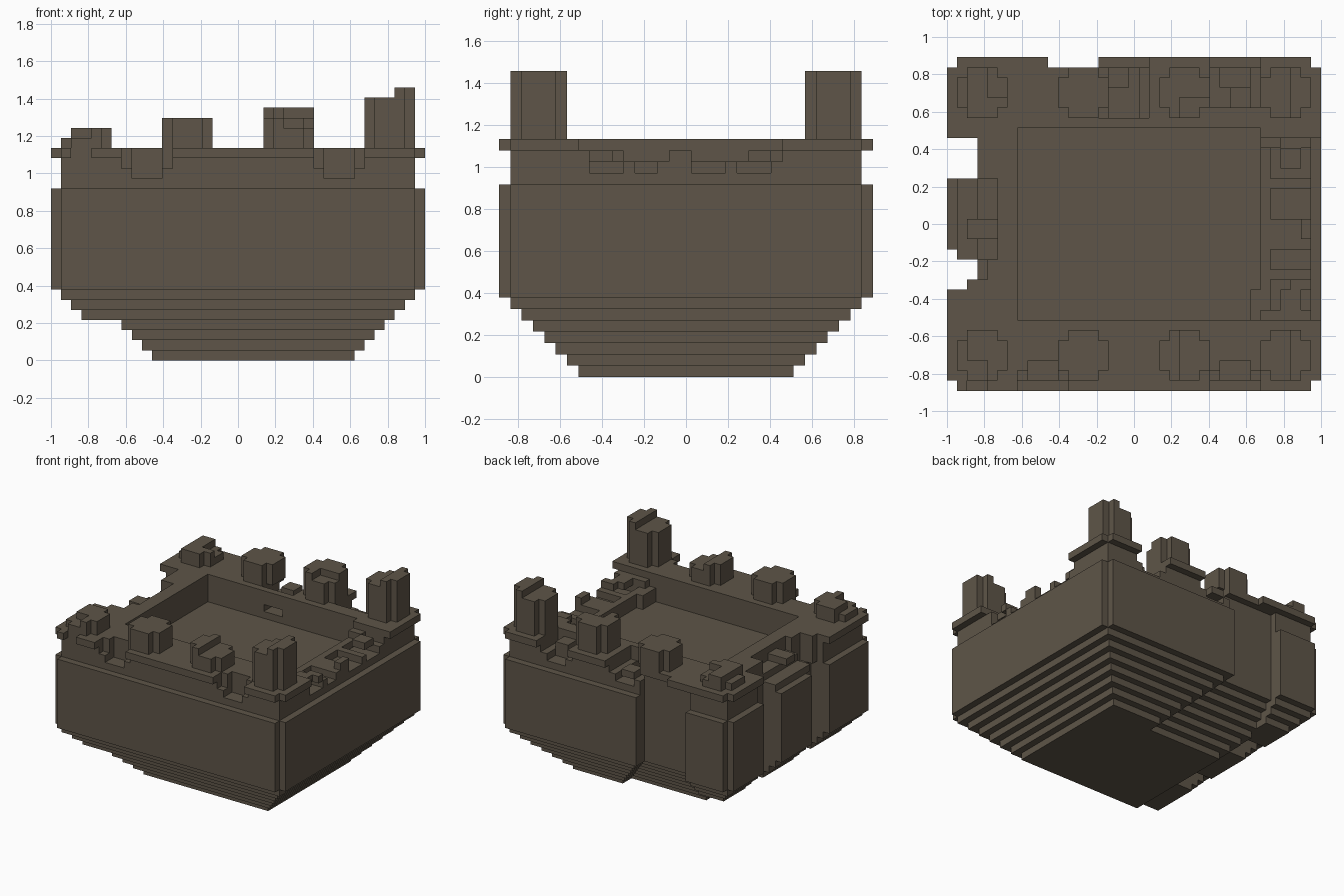
import bpy, bmesh
from mathutils import Vector

cube = bpy.data.objects.get("Cube")
if cube:
    bpy.data.objects.remove(cube, do_unlink=True)

V = 2 / 37                      # block size: the model is 37 x 33 x 27 blocks
ORIGIN = Vector((-1, -33 * V / 2, 0))

stone = bpy.data.materials.new("brown stone")
COLOUR = (0.112, 0.091, 0.065, 1)
stone.diffuse_color = COLOUR
stone.use_nodes = True
stone.node_tree.nodes["Principled BSDF"].inputs["Base Color"].default_value = COLOUR


def box(x0, x1, y0, y1, z0, z1):
    """All block cells in a half-open range."""
    return {(x, y, z) for x in range(x0, x1) for y in range(y0, y1) for z in range(z0, z1)}


def slab(inset, z0, z1):
    """Full plan inset from the outline, with the four corner blocks removed."""
    a, b, c, d = inset, 37 - inset, inset, 33 - inset
    corners = {(x, y) for x in (a, b - 1) for y in (c, d - 1)}
    return {p for p in box(a, b, c, d, z0, z1) if inset or p[:2] not in corners}


# Stepped bowl, each layer one block wider than the one below
bowl = set()
for k in range(7):
    layer = slab(7 - k, k, k + 1)
    layer -= box(0, 10 - k, 0, 33, k, k + 1) if k < 4 else set()
    bowl |= layer

# Thick main body
body = slab(0, 7, 17)

# Missing wall panels on the left end: two slots through the outer skin
for y0, y1 in ((10, 14), (21, 25)):
    for k in range(4, 7):
        bowl -= box(0, 10 - k, y0, y1, k, k + 1)
    body -= box(0, 3, y0, y1, 7, 17)

# Missing panel on the back, its edge slanting one block per bowl layer
for k in range(7):
    depth = 26 + k - 2
    bowl -= box(7 if k > 3 else 0, 22 - k, depth, 33, k, k + 1)
body -= box(7, 15, 31, 33, 7, 17)

# Parapet and overhanging rim around the sunken court
court = box(7, 31, 7, 26, 17, 21)
parapet = slab(1, 17, 20) - court
rim = slab(0, 20, 21) - court

cuts = set()
# Crumbled gaps in the front, outside face only
for x0 in (7, 26):
    cuts |= box(x0, x0 + 5, 0, 2, 19, 21) | box(x0 + 1, x0 + 4, 0, 3, 18, 21)
cuts |= box(2, 4, 0, 1, 18, 21)
# Collapsed right side with lower slots
cuts |= box(31, 37, 7, 25, 20, 21) | box(31, 37, 8, 25, 19, 20)
for y0, y1 in ((8, 11), (12, 14), (17, 20), (21, 24)):
    cuts |= box(32, 37, y0, y1, 18, 19)
# Collapsed gaps in the back
cuts |= box(10, 15, 32, 33, 20, 21) | box(7, 15, 31, 33, 17, 20)
cuts |= box(15, 20, 27, 33, 19, 21) | box(16, 19, 26, 33, 18, 19)
cuts |= box(26, 31, 28, 33, 19, 21) | box(27, 30, 30, 33, 18, 19)
# Eroded left side
cuts |= box(0, 5, 13, 21, 19, 21) | box(0, 3, 13, 21, 18, 19)
cuts |= box(0, 3, 21, 25, 17, 21) | box(0, 4, 11, 13, 17, 21)
cuts |= box(0, 2, 10, 11, 17, 21) | box(0, 1, 24, 25, 17, 21)
parapet -= cuts
rim -= cuts


def pillar(x0, y0, top):
    """Five-block pillar with cut corners."""
    return box(x0, x0 + 5, y0 + 1, y0 + 4, 21, top) | box(x0 + 1, x0 + 4, y0, y0 + 5, 21, top)


# Pillars rise in height from left to right, in a front and a back row
pillars = {}
for row, y0 in (("front", 1), ("back", 27)):
    for n, (x0, top) in enumerate(((1, 23), (11, 24), (21, 25), (31, 27)), 1):
        pillars[f"{row}_pillar_{n}"] = pillar(x0, y0, top)
for row in ("front", "back"):
    pillars[f"{row}_pillar_1"] -= box(1, 2, 0, 33, 22, 23)
    pillars[f"{row}_pillar_4"] -= box(31, 34, 0, 33, 26, 27)
# Broken pillars
pillars["front_pillar_1"] -= box(1, 4, 1, 3, 22, 23)
pillars["back_pillar_1"] -= box(4, 6, 29, 32, 22, 23)
pillars["front_pillar_3"] -= box(23, 26, 1, 6, 23, 25) | box(21, 23, 1, 6, 24, 25)
pillars["back_pillar_3"] -= box(23, 26, 27, 29, 24, 25)

# Loose blocks left in the gaps
rubble = box(30, 31, 7, 10, 17, 19) | box(31, 33, 24, 25, 19, 20)
rubble |= box(33, 35, 22, 24, 19, 20) | box(35, 36, 15, 17, 19, 20)
rubble |= box(33, 35, 8, 10, 19, 20) | box(34, 36, 10, 11, 19, 20)
rubble |= box(16, 18, 30, 32, 19, 20) | box(28, 30, 28, 30, 19, 20)
rubble |= box(2, 5, 15, 17, 19, 20)

parts = {"stepped_bowl": bowl, "main_body": body, "parapet": parapet,
         "overhanging_rim": rim, "rubble": rubble, **pillars}
solid = set().union(*parts.values())


def build(name, cells):
    """Make one object from the outward faces of its blocks."""
    bm = bmesh.new()
    verts = {}

    def vert(p):
        if p not in verts:
            verts[p] = bm.verts.new(ORIGIN + Vector(p) * V)
        return verts[p]

    for c in sorted(cells):
        for axis in range(3):
            u, w = (axis + 1) % 3, (axis + 2) % 3
            for side in (0, 1):
                n = list(c)
                n[axis] += 2 * side - 1
                if tuple(n) in solid:
                    continue
                ring = []
                for a, b in ((0, 0), (1, 0), (1, 1), (0, 1)):
                    p = list(c)
                    p[axis] += side
                    p[u] += a
                    p[w] += b
                    ring.append(vert(tuple(p)))
                bm.faces.new(ring if side else ring[::-1])
    # Merge coplanar block faces into large flat faces
    bmesh.ops.dissolve_limit(bm, angle_limit=0.01, verts=bm.verts[:], edges=bm.edges[:])
    mesh = bpy.data.meshes.new(name)
    bm.to_mesh(mesh)
    bm.free()
    mesh.materials.append(stone)
    bpy.context.collection.objects.link(bpy.data.objects.new(name, mesh))


for part_name, part_cells in parts.items():
    build(part_name, part_cells)
